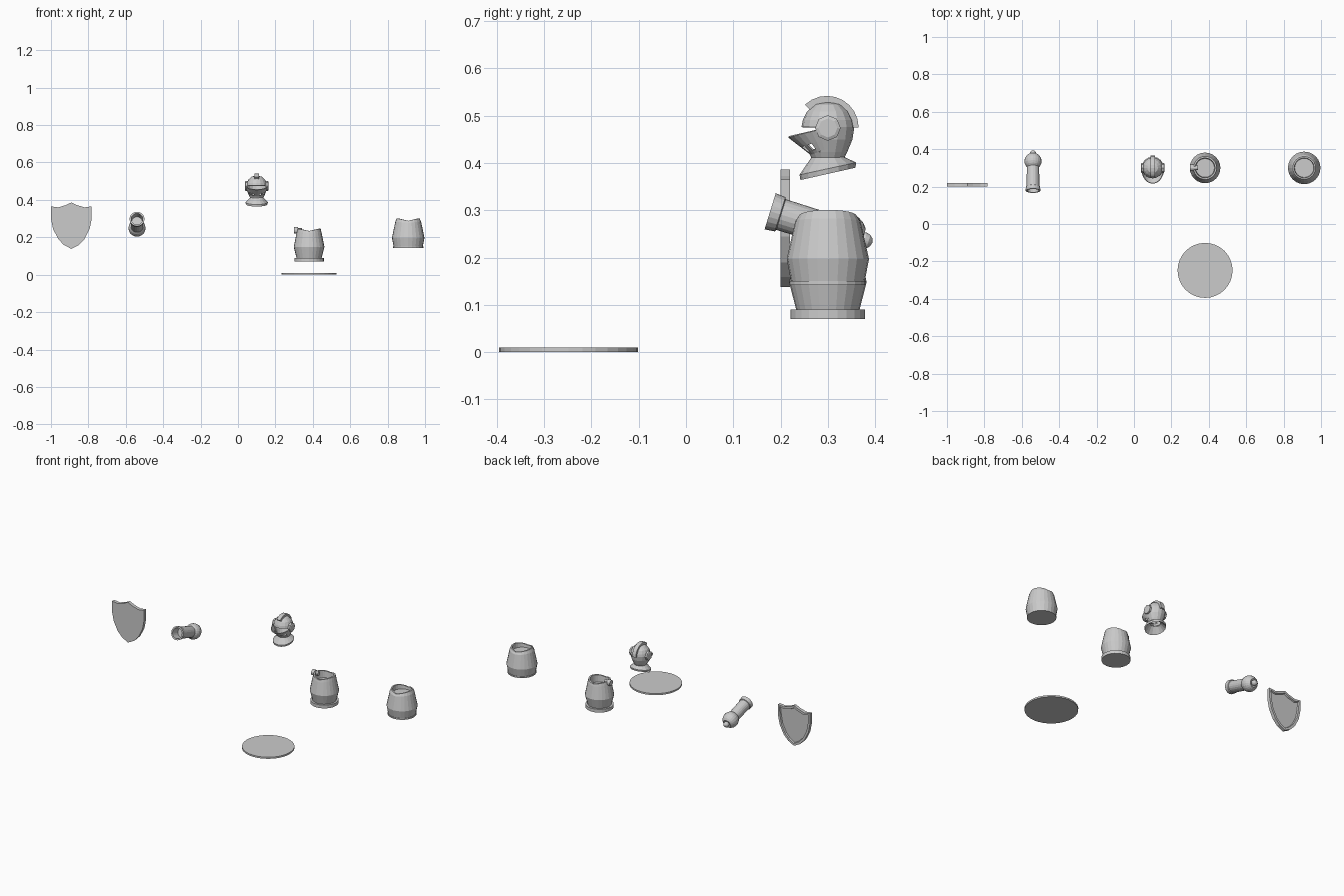
import bpy, bmesh
from math import sin, cos, pi, radians
from mathutils import Matrix, Vector

if "Cube" in bpy.data.objects:
    bpy.data.objects.remove(bpy.data.objects["Cube"])


def finish(name, bm, matrix=None):
    bmesh.ops.remove_doubles(bm, verts=bm.verts, dist=1e-5)
    bmesh.ops.recalc_face_normals(bm, faces=bm.faces)
    me = bpy.data.meshes.new(name)
    bm.to_mesh(me)
    bm.free()
    ob = bpy.data.objects.new(name, me)
    bpy.context.collection.objects.link(ob)
    if matrix:
        ob.matrix_world = matrix
    return ob


def skin(bm, rows, closed=True, skip=lambda i, j: False):
    """Join rows of points with quads."""
    grid = [[bm.verts.new(p) for p in row] for row in rows]
    n = len(rows[0])
    for i in range(len(grid) - 1):
        for j in range(n if closed else n - 1):
            if not skip(i, j):
                k = (j + 1) % n
                bm.faces.new((grid[i][j], grid[i][k], grid[i + 1][k], grid[i + 1][j]))


def lathe(name, profile, sides, matrix, wave=None, skip=lambda i, j: False):
    """Profile points are (radius, height[, amount of wave])."""
    bm = bmesh.new()
    rows = []
    for r, z, *s in profile:
        row = []
        for j in range(sides):
            a = 2 * pi * j / sides
            row.append((r * cos(a), r * sin(a), z + (s[0] * wave(a) if s else 0)))
        rows.append(row)
    skin(bm, rows, True, skip)
    bmesh.ops.remove_doubles(bm, verts=bm.verts, dist=1e-5)
    return finish(name, bm, matrix)


def prism(name, points, offset):
    bm = bmesh.new()
    f = bm.faces.new([bm.verts.new(p) for p in points])
    ext = bmesh.ops.extrude_face_region(bm, geom=[f], use_keep_orig=True)
    bmesh.ops.translate(bm, vec=offset, verts=[v for v in ext["geom"] if isinstance(v, bmesh.types.BMVert)])
    return finish(name, bm)


def at(x, y, z=0, axis=(0, 0, 1)):
    up = "X" if axis[0] == 0 and axis[1] == 0 else "Z"
    rot = Matrix() if up == "X" else Vector(axis).to_track_quat("Z", "Y").to_matrix().to_4x4()
    return Matrix.Translation((x, y, z)) @ rot


# round stand
lathe("base_disc", [(0, 0), (.147, 0), (.147, .01), (0, .01)], 32, at(.38, -.248))

# two body shells with saddle-shaped upper rims
saddle = lambda a: abs(cos(a))
lathe("lower_body", [(0, .07), (.079, .07), (.079, .09), (.067, .09), (.082, .148),
                     (.066, .222, .006), (.062, .234, .012), (.053, .234, .012),
                     (.05, .2), (0, .2)], 24, at(.38, .30), saddle)
lathe("upper_body", [(0, .142), (.081, .142), (.081, .15), (.078, .15), (.087, .197),
                     (.069, .277, .006), (.061, .288, .013), (.053, .288, .013),
                     (.051, .272), (0, .272)], 24, at(.91, .30), saddle)
lathe("body_peg", [(0, 0), (.017, 0), (.017, .02), (.012, .02), (.012, .042), (0, .042)],
      12, at(.30, .30, .237, (1, 0, 0)))

# hollow arm with cuff, elbow ball and knob
ball = [(.046 * sin(radians(a)), .165 - .046 * cos(radians(a))) for a in range(46, 165, 17)]
knob = [(.017 * sin(radians(a)), .209 - .017 * cos(radians(a))) for a in range(60, 181, 30)]
lathe("arm", [(0, .05), (.028, .05), (.031, 0), (.04, 0), (.038, .022), (.034, .024)]
      + ball + knob, 20, at(-.54, .178, .298, (0, .955, -.295)))

# shield with a recessed back
half = [(.03, .372), (.07, .36), (.109, .365), (.109, .30), (.098, .245), (.07, .19), (.04, .159)]
outline = [(0, .386)] + half + [(0, .138)] + [(-x, z) for x, z in reversed(half)]
shield = prism("shield", [(x - .891, .20, z) for x, z in outline], (0, .02, 0))
bm = bmesh.new()
bm.from_mesh(shield.data)
back = [f for f in bm.faces if f.normal.y > .9]
bmesh.ops.inset_region(bm, faces=back, thickness=.014)
bmesh.ops.inset_region(bm, faces=back, thickness=.003, depth=-.009)
bm.to_mesh(shield.data)
bm.free()

# helmet bowl, open at the face
HX, HY = .10, .30
bowl = [(0, .531), (.028, .524), (.044, .509), (.053, .491), (.056, .476),
        (.052, .45), (.041, .423), (.033, .407)]
head = lathe("helmet_bowl", bowl, 16, at(HX, HY),
             skip=lambda i, j: i in (4, 5) and 9 <= j <= 14)
head.modifiers.new("thickness", "SOLIDIFY").thickness = .004

# flared neck guard, tipped forward
lathe("neck_guard", [(.031, .405), (.034, .413), (.06, .388, .013), (.058, .377, .013), (.031, .405)],
      16, at(HX, HY), sin)

# visor beak with breathing slots
bm = bmesh.new()
top, bottom = (.058, .082, .476, .457), (.041, .034, .432, .42)
rows = []
for t in (0, .55, .85, 1):
    a, b, zs, zf = [p + (q - p) * t for p, q in zip(top, bottom)]
    rows.append([(HX + a * sin(p), HY - b * cos(p), zs + (zf - zs) * cos(p))
                 for p in [radians(-90 + 180 * j / 15) for j in range(16)]])
skin(bm, rows, False, lambda i, j: i == 1 and j in (3, 5, 9, 11))
visor = finish("visor", bm)
visor.modifiers.new("thickness", "SOLIDIFY").thickness = .004

# visor pivots on both sides
for side in (-1, 1):
    lathe("visor_pivot", [(0, .048), (.027, .048), (.027, .06), (.02, .063), (0, .063)],
          8, at(HX, HY, .474, (side, 0, 0)))

# crest over the crown
arc = [radians(134 * i / 9) for i in range(10)]
crest = [(HX - .0125, .298 + r * cos(a), .475 + r * sin(a))
         for r, run in ((.067, arc), (.052, arc[::-1])) for a in run]
prism("crest", crest, (.025, 0, 0))
